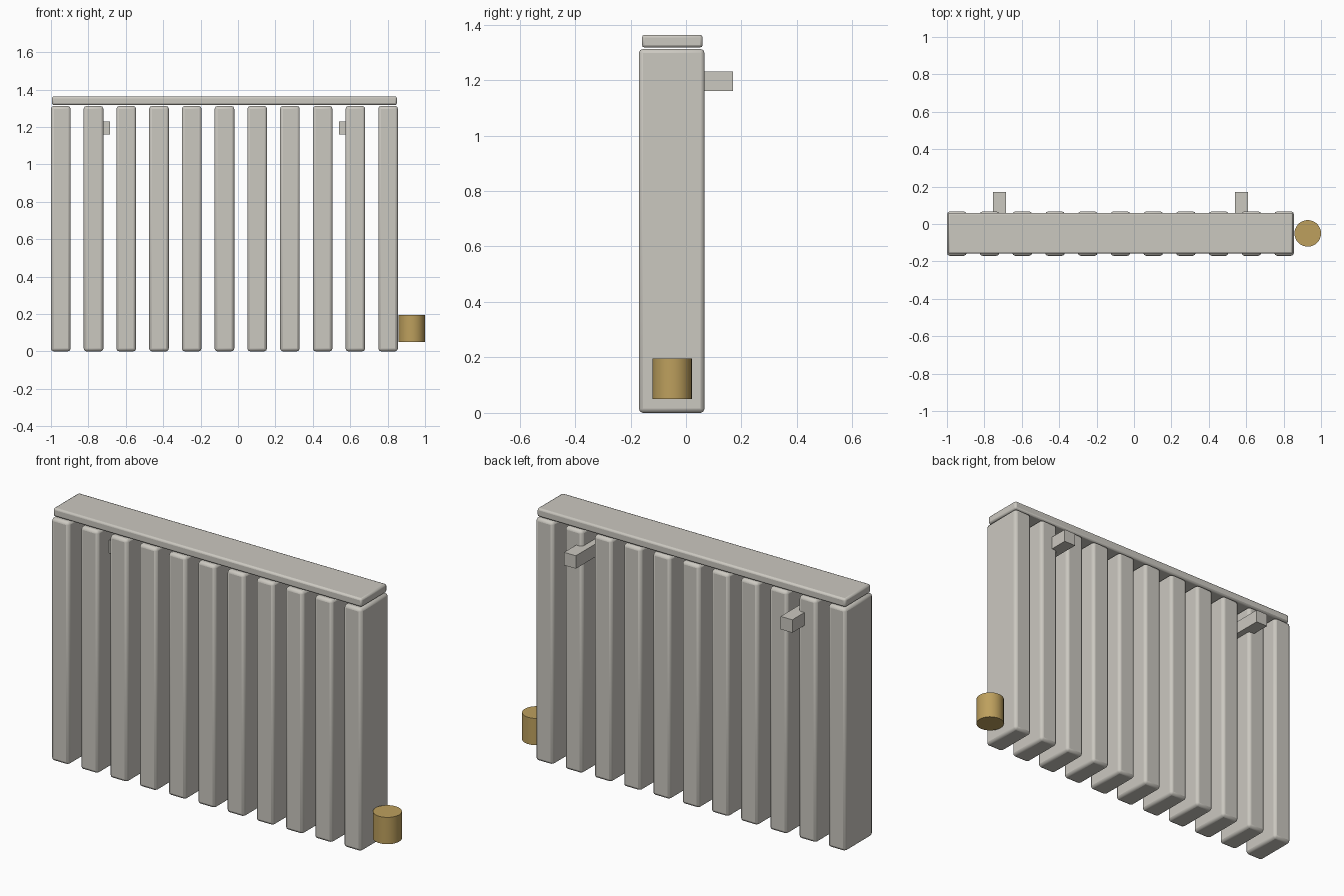
import bpy
from mathutils import Vector

cube = bpy.data.objects.get("Cube")
if cube:
    bpy.data.objects.remove(cube, do_unlink=True)


def make_material(name, color):
    mat = bpy.data.materials.new(name)
    mat.use_nodes = True
    mat.diffuse_color = color
    mat.node_tree.nodes["Principled BSDF"].inputs["Base Color"].default_value = color
    return mat


enamel = make_material("warm grey enamel", (0.60, 0.58, 0.53, 1))
brass = make_material("brass", (0.51, 0.35, 0.11, 1))


def finish(obj, name, mat, bevel, segments=2):
    obj.name = name
    obj.data.materials.append(mat)
    if bevel:
        mod = obj.modifiers.new("rounded edges", "BEVEL")
        mod.width = bevel
        mod.segments = segments
        mod.limit_method = "ANGLE"
    bpy.ops.object.shade_smooth_by_angle()
    return obj


def box(name, low, high, mat, bevel=0.0):
    low, high = Vector(low), Vector(high)
    bpy.ops.mesh.primitive_cube_add(size=1, location=(low + high) / 2)
    obj = bpy.context.object
    for v in obj.data.vertices:
        v.co *= high - low
    return finish(obj, name, mat, bevel)


# Row of upright hollow-looking sections
FINS, PITCH, WIDTH = 11, 0.175, 0.105
for i in range(FINS):
    x = -1 + i * PITCH
    box(f"radiator_section_{i + 1}", (x, -0.17, 0), (x + WIDTH, 0.067, 1.312), enamel, 0.015)

# Top cover
box("top_cover", (-0.995, -0.159, 1.317), (0.85, 0.06, 1.363), enamel, 0.01)

# Wall brackets
for side, x in (("right", -0.72), ("left", 0.575)):
    box(f"{side}_wall_bracket", (x - 0.035, -0.075, 1.16), (x + 0.035, 0.17, 1.23), enamel)

# Valve
bpy.ops.mesh.primitive_cylinder_add(vertices=32, radius=0.071, depth=0.145,
                                    location=(0.929, -0.05, 0.123))
finish(bpy.context.object, "valve", brass, 0)
